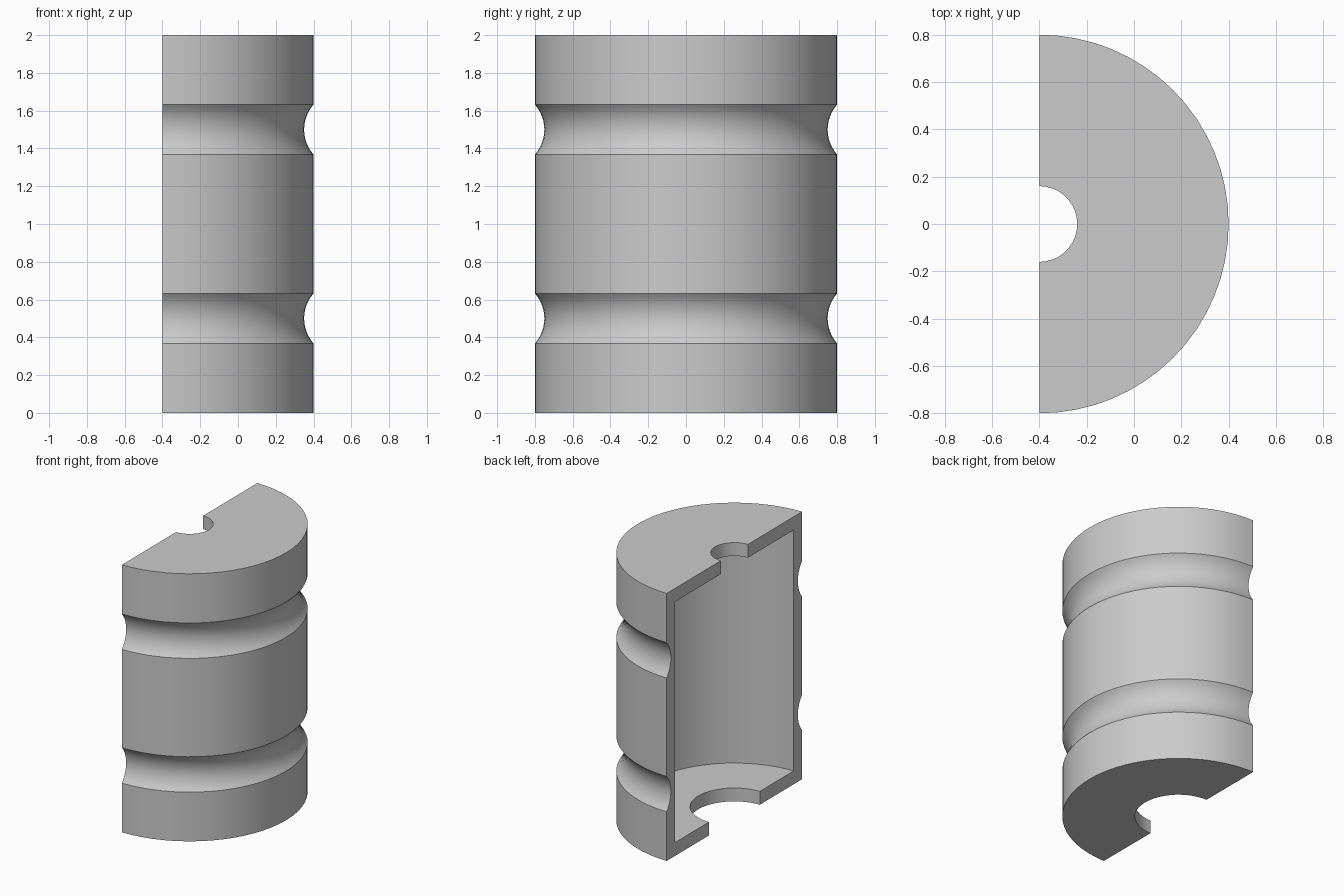
import bpy, bmesh, math
from mathutils import Matrix, Vector

if "Cube" in bpy.data.objects:
    bpy.data.objects.remove(bpy.data.objects["Cube"], do_unlink=True)

HEIGHT, OUTER, WALL = 2.0, 0.8, 0.1
TOP_HOLE, BOTTOM_HOLE = 0.16, 0.3
GROOVE_HEIGHTS = (0.5, 1.5)
GROOVE_CENTRE, GROOVE_RADIUS = 0.95, 0.2
AXIS_X = -0.4
STEPS = 32

grey = bpy.data.materials.new("plain grey")
grey.use_nodes = True
colour = (0.6, 0.6, 0.6, 1)
grey.diffuse_color = colour
grey.node_tree.nodes["Principled BSDF"].inputs["Base Color"].default_value = colour


def groove(z, steps=12):
    """Concave arc cut into the outer wall, listed upwards."""
    half = math.acos((GROOVE_CENTRE - OUTER) / GROOVE_RADIUS)
    angles = [half * (2 * i / steps - 1) for i in range(steps + 1)]
    return [(GROOVE_CENTRE - GROOVE_RADIUS * math.cos(a),
             z + GROOVE_RADIUS * math.sin(a)) for a in angles]


# Wall section: outside upwards, then the cavity downwards
inner = OUTER - WALL
profile = [(BOTTOM_HOLE, 0), (OUTER, 0)]
for z in GROOVE_HEIGHTS:
    profile += groove(z)
profile += [(OUTER, HEIGHT), (TOP_HOLE, HEIGHT), (TOP_HOLE, HEIGHT - WALL),
            (inner, HEIGHT - WALL), (inner, WALL), (BOTTOM_HOLE, WALL)]

# Revolve the section half a turn and close both cut ends
bm = bmesh.new()
rings = []
for i in range(STEPS + 1):
    turn = Matrix.Rotation(math.pi * (i / STEPS - 0.5), 3, 'Z')
    rings.append([bm.verts.new(turn @ Vector((r, 0, z)) + Vector((AXIS_X, 0, 0)))
                  for r, z in profile])
count = len(profile)
for a, b in zip(rings, rings[1:]):
    for j in range(count):
        k = (j + 1) % count
        bm.faces.new((a[j], b[j], b[k], a[k]))
bm.faces.new(rings[0])
bm.faces.new(rings[-1][::-1])
bmesh.ops.recalc_face_normals(bm, faces=bm.faces)

mesh = bpy.data.meshes.new("half_cylinder_shell")
bm.to_mesh(mesh)
bm.free()
mesh.materials.append(grey)
shell = bpy.data.objects.new("half_cylinder_shell", mesh)
bpy.context.collection.objects.link(shell)

# Smooth the curved walls, keep the rims sharp
bpy.ops.object.select_all(action='DESELECT')
shell.select_set(True)
bpy.context.view_layer.objects.active = shell
bpy.ops.object.shade_smooth_by_angle(angle=math.radians(30))
